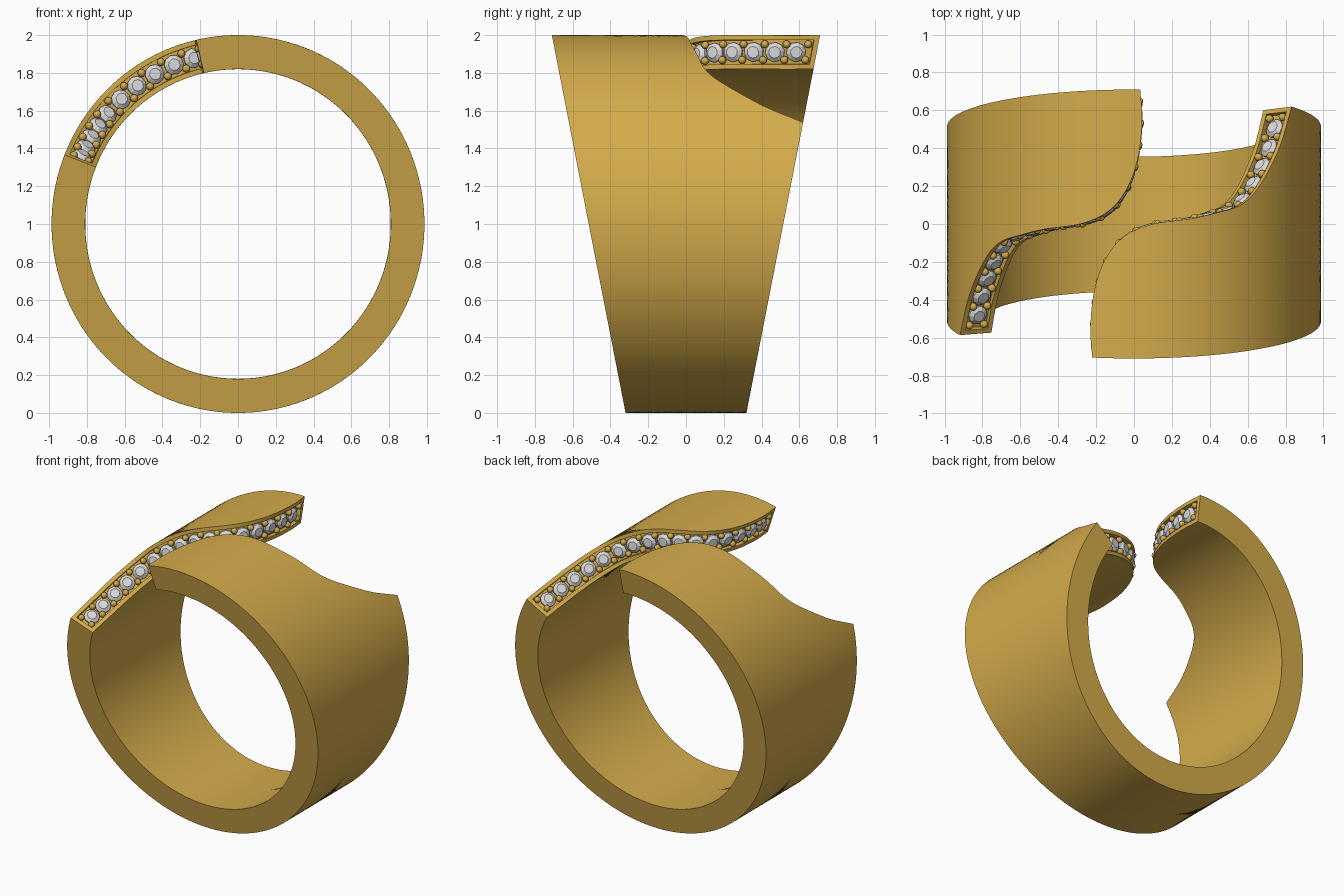
import bpy, bmesh
from math import sin, cos, radians
from mathutils import Vector, Matrix

cube = bpy.data.objects.get("Cube")
if cube:
    bpy.data.objects.remove(cube)

INNER, OUTER = 0.82, 1.0
AROUND, ACROSS, STONES = 120, 56, 16


def material(name, color, metallic_rough):
    m = bpy.data.materials.new(name)
    m.use_nodes = True
    m.diffuse_color = (*color, 1)
    bsdf = m.node_tree.nodes["Principled BSDF"]
    bsdf.inputs["Base Color"].default_value = (*color, 1)
    bsdf.inputs["Roughness"].default_value = metallic_rough
    return m


gold = material("gold", (0.66, 0.41, 0.07), 0.4)
crystal = material("clear_grey_stone", (0.70, 0.70, 0.71), 0.2)

# S-shaped cut: angle from the top in degrees, fraction of the half width
CUT = [Vector(p) for p in [
    (-12.9, -1), (-13.5, -.78), (-12.3, -.5), (-8.8, -.26), (-2.9, -.09), (5.8, 0),
    (17.7, .04), (26, .085), (35, .15), (42, .30), (51, .63), (57.5, 1)]]


def on_ring(angle, s, k):
    """Point at an angle, width fraction s and thickness fraction k."""
    r = INNER + (OUTER - INNER) * k
    a = radians(angle)
    z = 1 + r * cos(a)
    return Vector((0.987 * r * sin(a), s * (0.32 + 0.195 * z), z))


def spline(points, steps):
    """Smooth curve through the points."""
    ends = [2 * points[0] - points[1]] + points + [2 * points[-1] - points[-2]]
    out = []
    for a, b, c, d in zip(ends, ends[1:], ends[2:], ends[3:]):
        for i in range(steps):
            t = i / steps
            out.append(0.5 * (2 * b + (c - a) * t + (2 * a - 5 * b + 4 * c - d) * t ** 2
                              + (3 * b - a - 3 * c + d) * t ** 3))
    return out + [points[-1]]


dense = spline(CUT, 12)
lengths = [0.0]
for p, q in zip(dense, dense[1:]):
    lengths.append(lengths[-1] + (on_ring(*q, .5) - on_ring(*p, .5)).length)


def cut(t):
    """Cut curve by arc length, t from 0 to 1."""
    target = min(max(t, 0), 1) * lengths[-1]
    for i in range(len(dense) - 1):
        if lengths[i + 1] >= target:
            f = (target - lengths[i]) / (lengths[i + 1] - lengths[i])
            return dense[i].lerp(dense[i + 1], f)
    return dense[-1]


def band_point(u, v, k):
    """u runs around the band from one cut to the other, v from front to back."""
    start, end = cut(v), cut(1 - v)
    p = start.lerp(Vector((349 - end.x, -end.y)), u)
    return on_ring(p.x, p.y, k)


def finish(bm, name, mat):
    mesh = bpy.data.meshes.new(name)
    bm.to_mesh(mesh)
    bm.free()
    mesh.materials.append(mat)
    ob = bpy.data.objects.new(name, mesh)
    bpy.context.collection.objects.link(ob)
    return ob


# Band: inner and outer skins, side walls and two cut walls
bm = bmesh.new()
skin = [[[bm.verts.new(band_point(i / AROUND, j / ACROSS, k)) for j in range(ACROSS + 1)]
         for i in range(AROUND + 1)] for k in (0, 1)]
for grid in skin:
    for i in range(AROUND):
        for j in range(ACROSS):
            bm.faces.new((grid[i][j], grid[i + 1][j], grid[i + 1][j + 1], grid[i][j + 1]))
low, high = skin
for j in (0, ACROSS):
    for i in range(AROUND):
        bm.faces.new((low[i][j], low[i + 1][j], high[i + 1][j], high[i][j]))
walls = [[bm.faces.new((low[i][j], low[i][j + 1], high[i][j + 1], high[i][j]))
          for j in range(ACROSS)] for i in (0, AROUND)]
bmesh.ops.recalc_face_normals(bm, faces=bm.faces)
# Stone channels sunk into the cut walls
for wall in walls:
    bmesh.ops.inset_region(bm, faces=wall, thickness=0.026, use_even_offset=True)
    bmesh.ops.inset_region(bm, faces=wall, thickness=0.001, depth=-0.025, use_even_offset=True)
band = finish(bm, "ring_band", gold)
bpy.ops.object.select_all(action="DESELECT")
band.select_set(True)
bpy.context.view_layer.objects.active = band
bpy.ops.object.shade_smooth_by_angle(angle=radians(30))


def wall_frame(u, t):
    """Matrix on a cut wall: x along it, y outward from the ring centre, z off the wall."""
    mid = band_point(u, t, .5)
    along = (band_point(u, t + .01, .5) - band_point(u, t - .01, .5)).normalized()
    radial = (band_point(u, t, 1) - band_point(u, t, 0)).normalized()
    normal = radial.cross(along).normalized() * (1 if u == 0 else -1)
    along = radial.cross(normal)
    rot = Matrix((along, radial, normal)).transposed().to_4x4()
    return Matrix.Translation(mid) @ rot


# Stones and gold beads along each channel
for side, u in (("left", 0), ("right", 1)):
    stones, beads = bmesh.new(), bmesh.new()
    for i in range(STONES + 1):
        t = 0.027 + 0.946 * i / STONES
        for offset in (-0.042, 0.042):
            bmesh.ops.create_uvsphere(
                beads, u_segments=12, v_segments=8, radius=0.021,
                matrix=wall_frame(u, t) @ Matrix.Translation((0, offset, -0.008)))
        if i < STONES:
            frame = wall_frame(u, t + 0.473 / STONES)
            # Girdle, then sloping crown with a flat table
            for r1, r2, depth, z in ((.052, .052, .014, -.02), (.052, .031, .017, -.0045)):
                bmesh.ops.create_cone(
                    stones, cap_ends=True, segments=10, radius1=r1, radius2=r2, depth=depth,
                    matrix=frame @ Matrix.Translation((0, 0, z)))
    finish(stones, side + "_stones", crystal)
    bead_ob = finish(beads, side + "_beads", gold)
    for p in bead_ob.data.polygons:
        p.use_smooth = True
